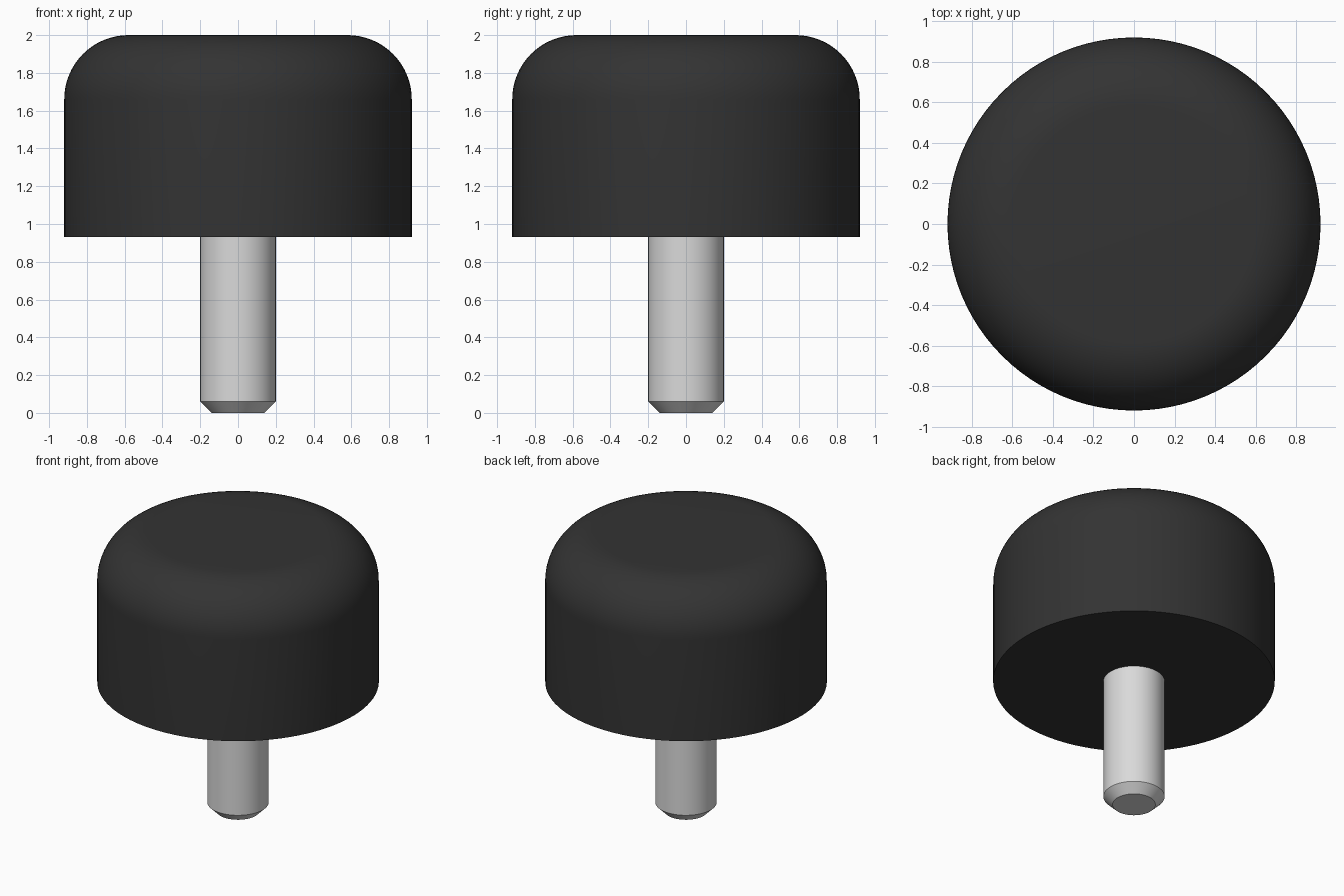
import bpy, bmesh, math

cube = bpy.data.objects.get("Cube")
if cube:
    bpy.data.objects.remove(cube, do_unlink=True)


def material(name, rgb):
    mat = bpy.data.materials.new(name)
    mat.use_nodes = True
    mat.diffuse_color = (*rgb, 1)
    mat.node_tree.nodes["Principled BSDF"].inputs["Base Color"].default_value = (*rgb, 1)
    return mat


def lathe(name, profile, mat, segments=96):
    """Spin an (r, z) profile, bottom to top, and close both ends with flat caps."""
    bm = bmesh.new()
    rings = []
    for r, z in profile:
        angles = [math.tau * i / segments for i in range(segments)]
        rings.append([bm.verts.new((r * math.cos(a), r * math.sin(a), z)) for a in angles])
    for low, high in zip(rings, rings[1:]):
        for i in range(segments):
            j = (i + 1) % segments
            bm.faces.new((low[i], low[j], high[j], high[i]))
    bm.faces.new(rings[0][::-1])
    bm.faces.new(rings[-1])
    mesh = bpy.data.meshes.new(name)
    bm.to_mesh(mesh)
    bm.free()
    mesh.materials.append(mat)
    obj = bpy.data.objects.new(name, mesh)
    bpy.context.collection.objects.link(obj)
    bpy.ops.object.select_all(action='DESELECT')
    obj.select_set(True)
    bpy.context.view_layer.objects.active = obj
    bpy.ops.object.shade_smooth_by_angle(angle=math.radians(30))
    return obj


rubber = material("black rubber", (0.033, 0.033, 0.033))
steel = material("light steel", (0.70, 0.70, 0.70))

# Rubber bumper: straight wall with a rounded top edge
radius, base, top, fillet, steps = 0.92, 0.93, 2.0, 0.34, 16
arc = [math.pi / 2 * i / steps for i in range(steps + 1)]
bumper = [(radius, base)] + [
    (radius - fillet + fillet * math.cos(a), top - fillet + fillet * math.sin(a)) for a in arc]
lathe("bumper", bumper, rubber)

# Steel stud with a chamfered tip, its upper end seated inside the bumper
lathe("stud", [(0.14, 0), (0.2, 0.06), (0.2, base + 0.02)], steel, 64)
